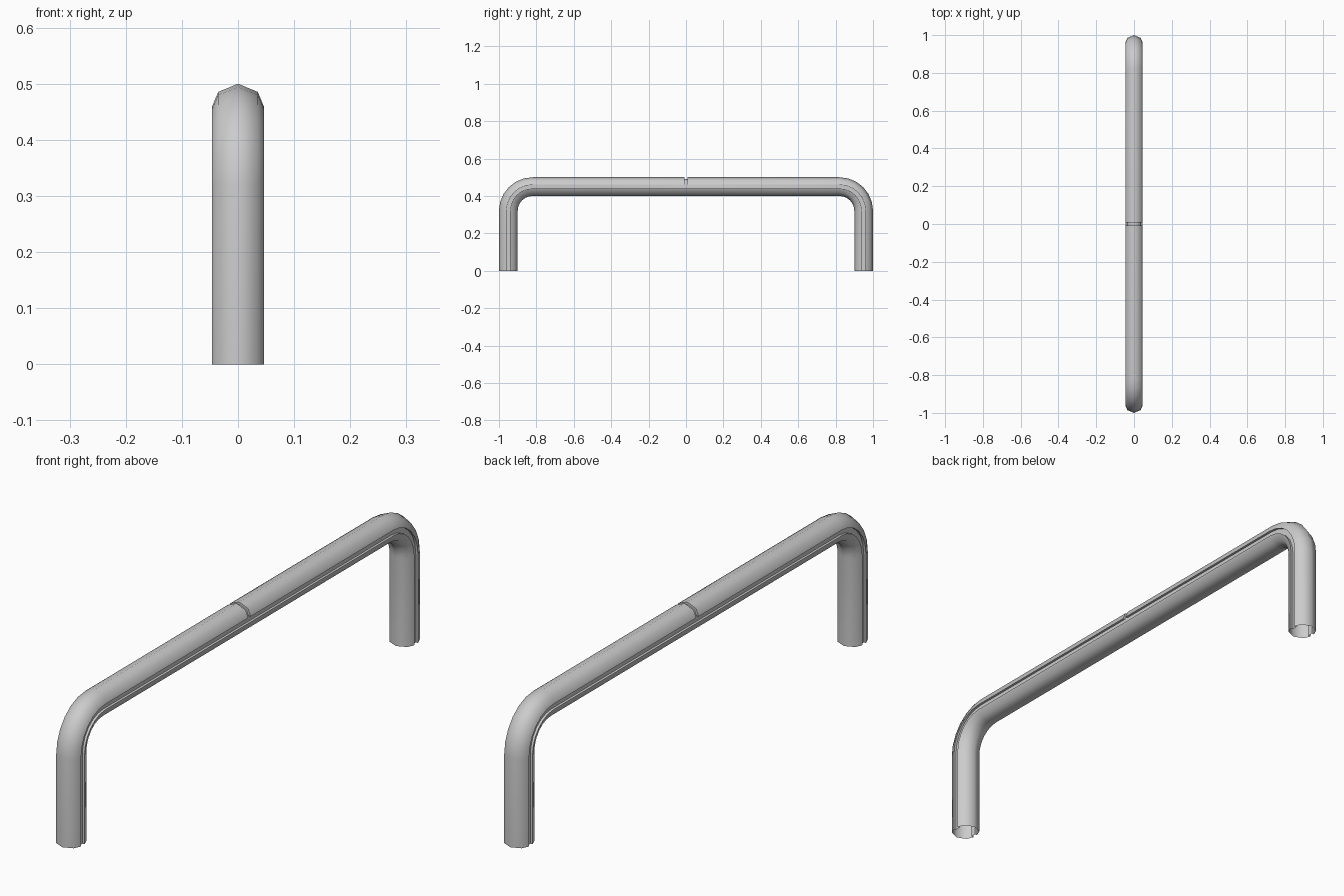
import bpy, bmesh, math

if "Cube" in bpy.data.objects:
    bpy.data.objects.remove(bpy.data.objects["Cube"])

R, SLOT, FLOOR = 0.05, 0.01, 0.037      # tube radius, half slot height, slot floor half width
EDGE = 0.0459                           # half width at the slot lips
BEND, GAP = 0.13, 0.007                 # centreline bend radius, half width of top joint
Y_LEG, Z_BAR, STEPS = 0.95, 0.45, 6


def profile(upper):
    """Octagonal section with a recessed slot on each side; (x, outward) points."""
    d = R * math.sqrt(0.5)
    k = upper / R
    lip = EDGE if upper == R else FLOOR
    right = [(FLOOR, -SLOT), (FLOOR, SLOT), (lip, SLOT), (d * k, d * k)]
    bottom = [(-EDGE, -SLOT), (-d, -d), (0, -R), (d, -d), (EDGE, -SLOT)]
    left = [(-x, v) for x, v in reversed(right)]
    return right + [(0, upper)] + left + bottom


# Path stations: y, z, outward direction, upper radius
half = [(Y_LEG, 0, 1, 0, R)]
for i in range(STEPS + 1):
    a = math.pi / 2 * i / STEPS
    c, s = math.cos(a), math.sin(a)
    half.append((Y_LEG - BEND + BEND * c, Z_BAR - BEND + BEND * s, c, s, R))
# Recessed joint at the middle of the bar
half += [(GAP, Z_BAR, 0, 1, R), (GAP, Z_BAR, 0, 1, 0.041)]
path = half + [(-y, z, -ny, nz, r) for y, z, ny, nz, r in reversed(half)]

# Sweep the slotted section along the path, leaving the feet open
bm = bmesh.new()
rings = [[bm.verts.new((x, y + ny * v, z + nz * v)) for x, v in profile(r)]
         for y, z, ny, nz, r in path]
for a, b in zip(rings, rings[1:]):
    n = len(a)
    for i in range(n):
        j = (i + 1) % n
        bm.faces.new((a[i], a[j], b[j], b[i]))
bmesh.ops.remove_doubles(bm, verts=bm.verts, dist=1e-5)
bmesh.ops.recalc_face_normals(bm, faces=bm.faces)

mesh = bpy.data.meshes.new("bent_rail")
bm.to_mesh(mesh)
bm.free()
rail = bpy.data.objects.new("bent_rail", mesh)
bpy.context.collection.objects.link(rail)
bpy.context.view_layer.objects.active = rail
rail.select_set(True)
bpy.ops.object.shade_smooth_by_angle(angle=math.radians(50))
